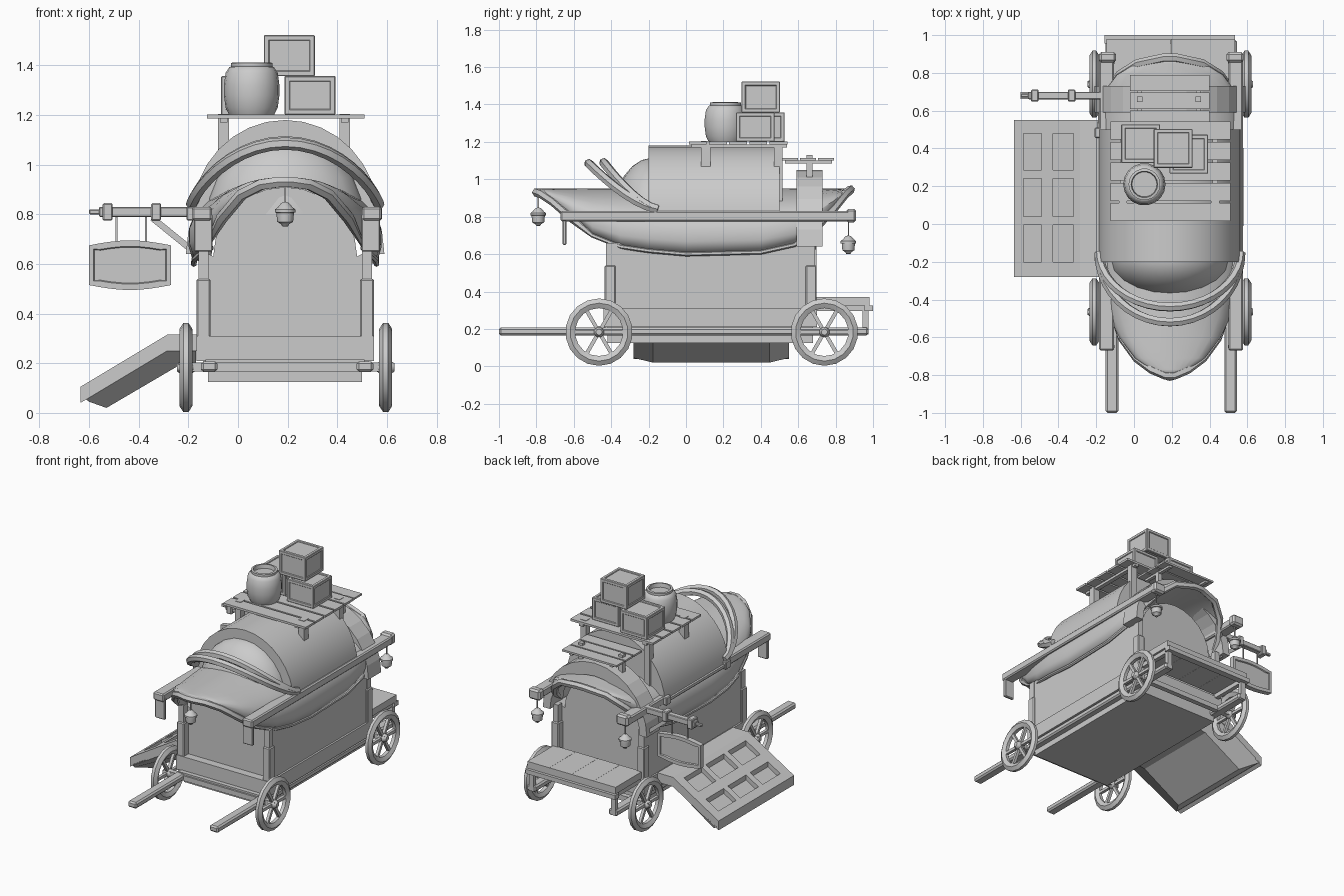
import bpy, bmesh, math
from mathutils import Vector, Matrix

if "Cube" in bpy.data.objects:
    bpy.data.objects.remove(bpy.data.objects["Cube"])

CX = 0.19  # centre line of the wagon body


def add(name, bm, smooth=False):
    bmesh.ops.recalc_face_normals(bm, faces=bm.faces)
    me = bpy.data.meshes.new(name)
    bm.to_mesh(me)
    bm.free()
    ob = bpy.data.objects.new(name, me)
    bpy.context.collection.objects.link(ob)
    if smooth:
        bpy.context.view_layer.objects.active = ob
        ob.select_set(True)
        bpy.ops.object.shade_smooth_by_angle(angle=math.radians(40))
        ob.select_set(False)
    return ob


def cuboid(name, size, mat, bevel=0.0):
    bm = bmesh.new()
    bmesh.ops.create_cube(bm, size=1, matrix=mat @ Matrix.Diagonal((*size, 1)))
    if bevel:
        bmesh.ops.bevel(bm, geom=bm.edges[:], offset=bevel, segments=1, affect='EDGES')
    return add(name, bm)


def box(name, x0, x1, y0, y1, z0, z1, bevel=0.0):
    mid = Matrix.Translation(((x0 + x1) / 2, (y0 + y1) / 2, (z0 + z1) / 2))
    return cuboid(name, (x1 - x0, y1 - y0, z1 - z0), mid, bevel)


def bar(name, p, q, w, h, bevel=0.0):
    p, q = Vector(p), Vector(q)
    m = Matrix.Translation((p + q) / 2) @ (q - p).to_track_quat('Z', 'Y').to_matrix().to_4x4()
    return cuboid(name, (w, h, (q - p).length), m, bevel)


def prism(name, pts, y0, y1, inset=0.0, smooth=False):
    bm = bmesh.new()
    f = bm.faces.new([bm.verts.new((x, y0, z)) for x, z in pts])
    r = bmesh.ops.extrude_face_region(bm, geom=[f])
    for v in r['geom']:
        if isinstance(v, bmesh.types.BMVert):
            v.co.y = y1
    if inset:
        bmesh.ops.recalc_face_normals(bm, faces=bm.faces)
        ends = [g for g in bm.faces if abs(g.normal.y) > 0.9]
        bmesh.ops.inset_individual(bm, faces=ends, thickness=inset, depth=0)
        bmesh.ops.inset_individual(bm, faces=ends, thickness=0.004, depth=-0.008)
    return add(name, bm, smooth)


def lathe(name, prof, loc, n=16, axis='Z', closed=False):
    bm = bmesh.new()
    rot = Matrix.Rotation(math.pi / 2, 4, 'Y') if axis == 'X' else Matrix()
    vs = [bm.verts.new((r, 0, h)) for r, h in prof]
    es = [bm.edges.new(e) for e in zip(vs, vs[1:] + vs[:1] if closed else vs[1:])]
    bmesh.ops.spin(bm, geom=vs + es, cent=(0, 0, 0), axis=(0, 0, 1), angle=2 * math.pi, steps=n)
    bmesh.ops.remove_doubles(bm, verts=bm.verts, dist=1e-4)
    bm.transform(Matrix.Translation(loc) @ rot)
    return add(name, bm, True)


def tube(name, pts, r, cyclic=False, radii=None):
    cu = bpy.data.curves.new(name, 'CURVE')
    cu.dimensions, cu.bevel_depth, cu.bevel_resolution, cu.use_fill_caps = '3D', r, 1, True
    sp = cu.splines.new('POLY')
    sp.points.add(len(pts) - 1)
    for i, p in enumerate(pts):
        sp.points[i].co = (*p, 1)
        sp.points[i].radius = radii[i] if radii else 1
    sp.use_cyclic_u = cyclic
    ob = bpy.data.objects.new(name, cu)
    bpy.context.collection.objects.link(ob)
    bpy.context.view_layer.objects.active = ob
    ob.select_set(True)
    bpy.ops.object.convert(target='MESH')
    bpy.ops.object.shade_smooth_by_angle(angle=math.radians(50))
    ob.select_set(False)


def arc(rx, rz, zc, n=12, a0=0.0, bulge=0.0):
    return [(CX + rx * math.cos(a) * (1 + bulge * math.sin(2 * min(a, math.pi - a))), zc + rz * math.sin(a))
            for a in [a0 + (math.pi - 2 * a0) * i / n for i in range(n + 1)]]


# wheels and axles
for yc in (-0.465, 0.74):
    bar('axle', (-0.24, yc, 0.185), (0.62, yc, 0.185), 0.035, 0.035)
    for xc in (-0.21, 0.595):
        rim = [(0.128, -0.012), (0.138, -0.018), (0.155, -0.026), (0.168, -0.018), (0.18, -0.01)]
        lathe('wheel_rim', rim + [(r, -h) for r, h in reversed(rim)], (xc, yc, 0.183), 18, 'X', True)
        lathe('wheel_hub', [(0, -0.036), (0.016, -0.036), (0.028, -0.018), (0.028, 0.018),
                            (0.016, 0.036), (0, 0.036)], (xc, yc, 0.183), 10, 'X')
        for k in range(6):
            a = k * math.pi / 3
            bar('wheel_spoke', (xc, yc, 0.183), (xc, yc + 0.14 * math.cos(a), 0.183 + 0.14 * math.sin(a)), 0.02, 0.02)

# chassis and body
box('under_box', -0.12, 0.50, -0.42, 0.68, 0.125, 0.22)
box('sill', -0.167, 0.548, -0.44, 0.70, 0.21, 0.31)
gable = [(-0.155, 0.30), (0.535, 0.30), (0.535, 0.66)] + arc(0.29, 0.28, 0.63) + [(-0.155, 0.66)]
prism('body_walls', gable, -0.385, 0.647)
for x0 in (-0.167, 0.492):
    for y0 in (-0.435, 0.64):
        box('corner_post', x0, x0 + 0.056, y0, y0 + 0.058, 0.30, 0.54, 0.006)
        box('corner_post_top', x0 + 0.008, x0 + 0.048, y0 + 0.008, y0 + 0.05, 0.54, 0.66)
for x0 in (-0.15, 0.478):
    box('draw_shaft', x0, x0 + 0.067, -1.0, 0.975, 0.165, 0.208, 0.01)
box('front_crossbar', -0.13, 0.51, -0.47, -0.43, 0.19, 0.215)

# rear platform
for i in range(4):
    box('platform_plank', -0.145 + i * 0.17, 0.024 + i * 0.17, 0.69, 0.98, 0.325, 0.372)
box('platform_frame', -0.155, 0.535, 0.955, 1.0, 0.295, 0.325)
for x0 in (-0.14, 0.49):
    box('platform_post', x0, x0 + 0.035, 0.945, 0.975, 0.17, 0.30)
    box('platform_side', x0, x0 + 0.03, 0.69, 0.96, 0.295, 0.325)

# upturned-hull canopy: y, half width, edge height
hull = [(-0.80, 0.025, 0.93), (-0.77, 0.095, 0.92), (-0.71, 0.175, 0.88), (-0.6, 0.255, 0.785), (-0.5, 0.3, 0.70),
        (-0.35, 0.34, 0.64), (-0.2, 0.365, 0.618), (0.0, 0.368, 0.60), (0.4, 0.368, 0.61), (0.58, 0.36, 0.65),
        (0.7, 0.33, 0.75), (0.79, 0.265, 0.845), (0.85, 0.17, 0.92), (0.88, 0.03, 0.945)]
bm = bmesh.new()
rows = [[bm.verts.new((x, y, z)) for x, z in arc(hw, 0.95 - zb, zb, 16, 0, 0.2)] for y, hw, zb in hull]
for a, b in zip(rows, rows[1:]):
    for i in range(16):
        bm.faces.new((a[i], a[i + 1], b[i + 1], b[i]))
ob = add('canopy_shell', bm, True)
ob.modifiers.new('thickness', 'SOLIDIFY').thickness = 0.012
edge = [(CX + hw, y, zb) for y, hw, zb in hull]
edge += [(CX - hw, y, zb) for y, hw, zb in reversed(hull)]
tube('canopy_edge', edge, 0.024, True, [1 if p[2] > 0.72 else 0.5 for p in edge])

# barrel roof, front dome and rear arch band
prism('roof_barrel', arc(0.378, 0.40, 0.78, 16), -0.2, 0.5, smooth=True)
bm = bmesh.new()
bmesh.ops.create_uvsphere(bm, u_segments=20, v_segments=12, radius=1,
                          matrix=Matrix.Translation((CX, -0.18, 0.78)) @ Matrix.Diagonal((0.32, 0.215, 0.335, 1)))
bmesh.ops.bisect_plane(bm, geom=bm.verts[:] + bm.edges[:] + bm.faces[:], plane_co=(0, 0, 0.8),
                       plane_no=(0, 0, -1), clear_outer=True)
add('roof_dome', bm, True)
prism('rear_arch_band', arc(0.4, 0.41, 0.64, 14) + arc(0.345, 0.32, 0.64, 14)[::-1], 0.59, 0.73)

# folded canopy hoops
for depth, rise in ((0.37, 0.245), (0.29, 0.25)):
    ts = [math.pi * i / 20 for i in range(21)]
    tube('canopy_hoop', [(CX + 0.375 * math.cos(t), -0.15 - depth * math.sin(t),
                          0.84 + rise * max(0, math.sin(t)) ** 1.5) for t in ts], 0.025)

# side beams with end blocks; the left one is open for the side hatch
box('right_beam', 0.50, 0.578, -0.67, 0.89, 0.775, 0.83, 0.008)
box('left_beam_front', -0.185, -0.105, -0.67, -0.15, 0.775, 0.83, 0.008)
box('left_beam_rear', -0.185, -0.105, 0.48, 0.89, 0.775, 0.83, 0.008)
bar('left_rail', (-0.19, -0.17, 0.80), (-0.19, 0.5, 0.80), 0.018, 0.018)
for y0 in (-0.2, 0.455):
    box('rail_block', -0.208, -0.16, y0, y0 + 0.055, 0.775, 0.83, 0.005)


def lantern(x, y, z):
    lathe('lantern', [(0, 0), (0.012, 0.002), (0.016, 0.01), (0.032, 0.02), (0.035, 0.05), (0.035, 0.056),
                      (0.041, 0.058), (0.041, 0.07), (0.03, 0.078), (0.015, 0.096), (0, 0.1)], (x, y, z), 12)
    bar('lantern_cord', (x, y, z + 0.09), (x, y, z + 0.19), 0.006, 0.006)


lantern(CX, -0.79, 0.75)
for xc in (-0.14, 0.535):
    lantern(xc, 0.868, 0.60)
    box('beam_front_drop', xc - 0.038, xc + 0.038, -0.66, -0.638, 0.65, 0.80, 0.005)
    box('beam_end_cap', xc - 0.045, xc + 0.045, 0.855, 0.91, 0.77, 0.842, 0.012)

# hanging sign on its bracket
box('sign_arm', -0.56, -0.15, 0.66, 0.70, 0.79, 0.83, 0.004)
box('sign_arm_tip', -0.60, -0.55, 0.67, 0.69, 0.80, 0.82, 0.004)
for x0 in (-0.545, -0.35):
    box('sign_arm_collar', x0, x0 + 0.04, 0.648, 0.712, 0.775, 0.845, 0.005)
bar('sign_brace', (-0.345, 0.68, 0.785), (-0.16, 0.68, 0.635), 0.03, 0.025)
for x in (-0.49, -0.37):
    bar('sign_cord', (x, 0.68, 0.67), (x, 0.68, 0.80), 0.008, 0.008)
top = [(-0.6 + 0.33 * i / 8, 0.675 + 0.02 * math.sin(math.pi * i / 8)) for i in range(9)]
prism('sign_board', top + [(x, 1.19 - z) for x, z in reversed(top)], 0.662, 0.698, 0.024)


# side ramp: framed panel with six recesses
def slope(x):
    return min(0.315, 0.105 + (x + 0.635) * 0.6)


def ramp_piece(name, x0, x1, y0, y1, hi, lo):
    xs = [x0] + ([-0.285] if x0 < -0.285 < x1 else []) + [x1]
    prism(name, [(x, slope(x) - hi) for x in xs] + [(x, slope(x) - lo) for x in reversed(xs)], y0, y1)


for y0, y1 in ((-0.28, -0.2), (-0.005, 0.04), (0.24, 0.285), (0.48, 0.55)):
    ramp_piece('ramp_rib', -0.635, -0.165, y0, y1, 0, 0.065)
for x0, x1 in ((-0.635, -0.585), (-0.49, -0.43), (-0.32, -0.165)):
    ramp_piece('ramp_crossbar', x0, x1, -0.28, 0.55, 0, 0.065)
ramp_piece('ramp_floor', -0.62, -0.17, -0.27, 0.54, 0.035, 0.063)
ob = prism('ramp_underside', [(-0.62, 0.06), (-0.6, 0.045), (-0.53, 0.02), (-0.24, 0.19), (-0.17, 0.2), (-0.17, 0.26),
                              (-0.28, 0.26)], -0.28, 0.55)
for v in ob.data.vertices:  # taper the lower face inwards
    if slope(v.co.x) - v.co.z > 0.1:
        v.co.y = 0.135 + (v.co.y - 0.135) * 0.75

# luggage shelf on the roof
for i in range(5):
    box('shelf_slat', -0.125, 0.51, 0.015 + i * 0.108, 0.11 + i * 0.108, 1.187, 1.202)
for xc in (-0.058, 0.43):
    box('shelf_bearer', xc - 0.015, xc + 0.015, 0.03, 0.54, 1.17, 1.187)
    box('shelf_leg', xc - 0.022, xc + 0.022, 0.08, 0.13, 1.03, 1.205)
    box('shelf_rear_leg', xc - 0.022, xc + 0.022, 0.47, 0.515, 0.83, 1.205)

# small rear shelf
for i in range(3):
    box('rear_shelf_slat', -0.02, 0.40, 0.515 + i * 0.095, 0.6 + i * 0.095, 1.1, 1.113)
for xc in (0.03, 0.34):
    box('rear_shelf_post', xc - 0.015, xc + 0.015, 0.645, 0.675, 0.97, 1.13)
    box('rear_shelf_bearer', xc - 0.012, xc + 0.012, 0.53, 0.78, 1.085, 1.1)


# cargo
def crate(x, y, z, s, h, deg):
    m = Matrix.Translation((x, y, z + h / 2)) @ Matrix.Rotation(math.radians(deg), 4, 'Z')
    cuboid('crate', (s - 0.012, s - 0.012, h - 0.012), m)
    w, d, e = 0.022, s / 2 - 0.011, h / 2 - 0.011
    for a in (-1, 1):
        for b in (-1, 1):
            cuboid('crate_batten', (s, w, w), m @ Matrix.Translation((0, a * d, b * e)), 0.003)
            cuboid('crate_batten', (w, s, w), m @ Matrix.Translation((a * d, 0, b * e)), 0.003)
            cuboid('crate_batten', (w, w, h), m @ Matrix.Translation((a * d, b * d, 0)), 0.003)


crate(0.035, 0.425, 1.202, 0.205, 0.155, 0)
crate(0.29, 0.37, 1.202, 0.205, 0.155, 0)
crate(0.207, 0.4, 1.357, 0.205, 0.165, 0)
lathe('barrel', [(0, 1.2), (0.09, 1.2), (0.105, 1.23), (0.112, 1.28), (0.112, 1.32), (0.105, 1.37), (0.09, 1.393),
                 (0.084, 1.395), (0.084, 1.41), (0.07, 1.412), (0.066, 1.385), (0, 1.385)], (0.055, 0.21, 0), 18)
